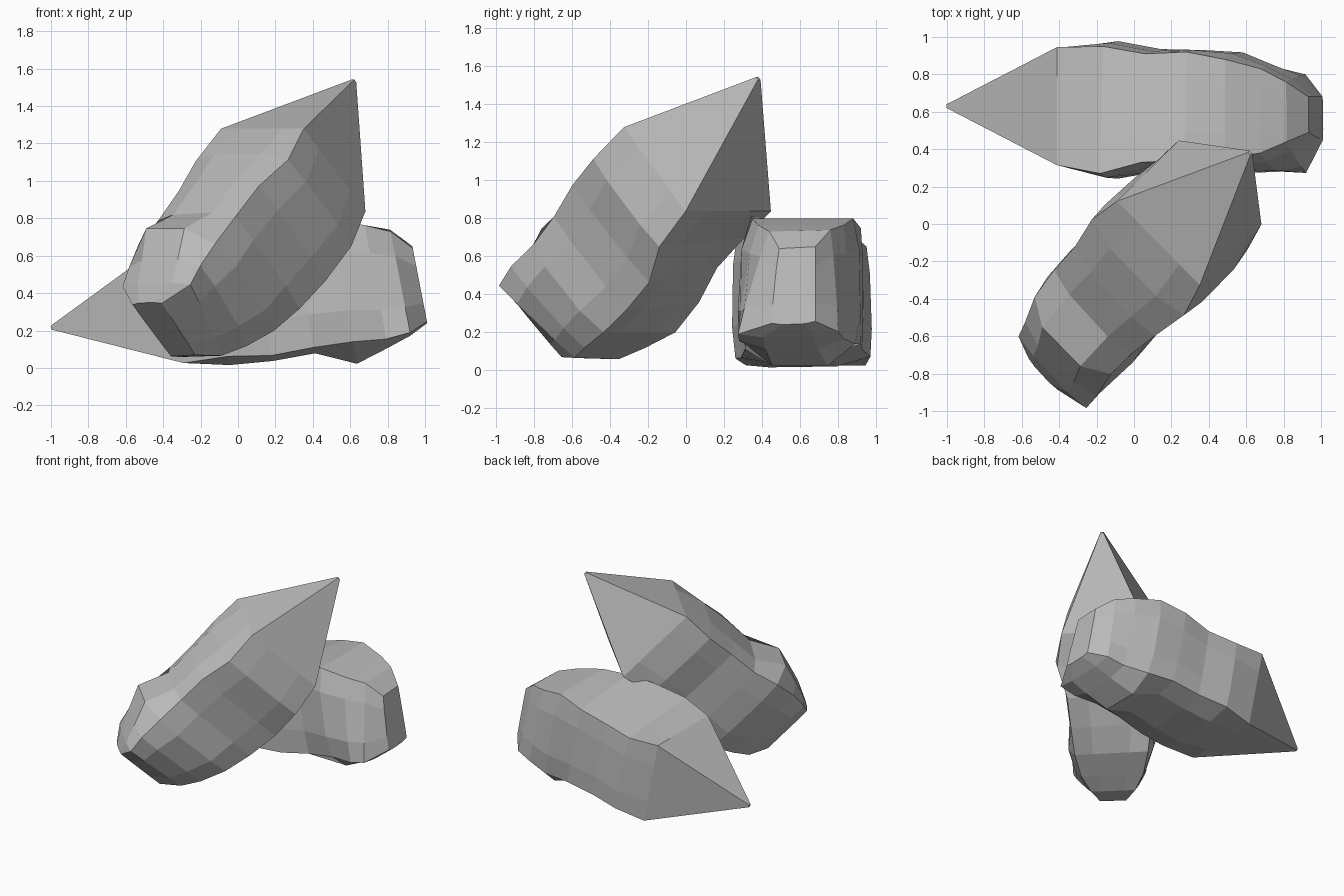
import bpy
import bmesh
from mathutils import Matrix, Vector

cube = bpy.data.objects.get("Cube")
if cube:
    bpy.data.objects.remove(cube)

# Single stone grey
GREY = (0.5, 0.5, 0.5, 1)
stone = bpy.data.materials.new("stone_grey")
stone.use_nodes = True
stone.diffuse_color = GREY
stone.node_tree.nodes["Principled BSDF"].inputs["Base Color"].default_value = GREY

# Sections along the axis: distance from tip, bulge of the belly,
# then four (side, height) corners running counter-clockwise
SECTIONS = [
    (0, 0, (.01, -.01), (.01, .01), (-.01, .01), (-.01, -.01)),
    (.66, 0, (.315, -.32), (.315, .32), (-.315, .32), (-.315, -.32)),
    (.90, .05, (.34, -.32), (.32, .27), (-.36, .34), (-.37, -.33)),
    (1.13, .04, (.30, -.33), (.28, .26), (-.30, .37), (-.34, -.37)),
    (1.36, .04, (.29, -.34), (.29, .28), (-.29, .34), (-.32, -.37)),
    (1.57, .12, (.26, -.38), (.25, .29), (-.28, .29), (-.32, -.38)),
    (1.75, .05, (.20, -.39), (.20, .22), (-.25, .22), (-.35, -.40)),
    (1.88, .02, (.17, -.375), (.13, .17), (-.19, .16), (-.357, -.39)),
    (1.98, .01, (.05, -.34), (.05, .06), (-.14, .05), (-.18, -.35)),
]
# Share of the bulge taken by each side: back, top, front, belly
BULGE_SHARE = (.25, 0, .4, 1)


def section_points(distance, bulge, *corners):
    """Twelve-sided section: each corner, then two bulged points on its side."""
    points = []
    for i, (corner, share) in enumerate(zip(corners, BULGE_SHARE)):
        start, end = Vector(corner), Vector(corners[(i + 1) % 4])
        edge = (end - start).normalized()
        outward = Vector((edge.y, -edge.x)) * bulge * share
        points += [start, start.lerp(end, .25) + outward, start.lerp(end, .75) + outward]
    return [Vector((distance, p.x, p.y)) for p in points]


def pointed_stone(name, tip, axis, side):
    """Faceted bulging body with a long pyramid tip, running from tip along axis."""
    bm = bmesh.new()
    rings = [[bm.verts.new(p) for p in section_points(*sec)] for sec in SECTIONS]
    for near, far in zip(rings, rings[1:]):
        for i in range(len(near)):
            j = (i + 1) % len(near)
            bm.faces.new((near[i], near[j], far[j], far[i]))
    bm.faces.new(rings[0])
    bm.faces.new(rings[-1])
    bmesh.ops.recalc_face_normals(bm, faces=bm.faces)

    # Orthonormal placement frame
    x = Vector(axis).normalized()
    z = x.cross(Vector(side)).normalized()
    y = z.cross(x)
    frame = Matrix((x, y, z)).transposed().to_4x4()
    bm.transform(Matrix.Translation(tip) @ frame)

    mesh = bpy.data.meshes.new(name)
    bm.to_mesh(mesh)
    bm.free()
    mesh.materials.append(stone)
    obj = bpy.data.objects.new(name, mesh)
    bpy.context.collection.objects.link(obj)
    return obj


# One stone lies flat behind, its twin leans on it
pointed_stone("lying_stone", (-1, 0.63, 0.215), (0.982, 0, 0.19), (0, 1, 0))
pointed_stone("leaning_stone", (0.62, 0.38, 1.535), (-0.49, -0.483, -0.72), (-0.7, 0.71, 0))
